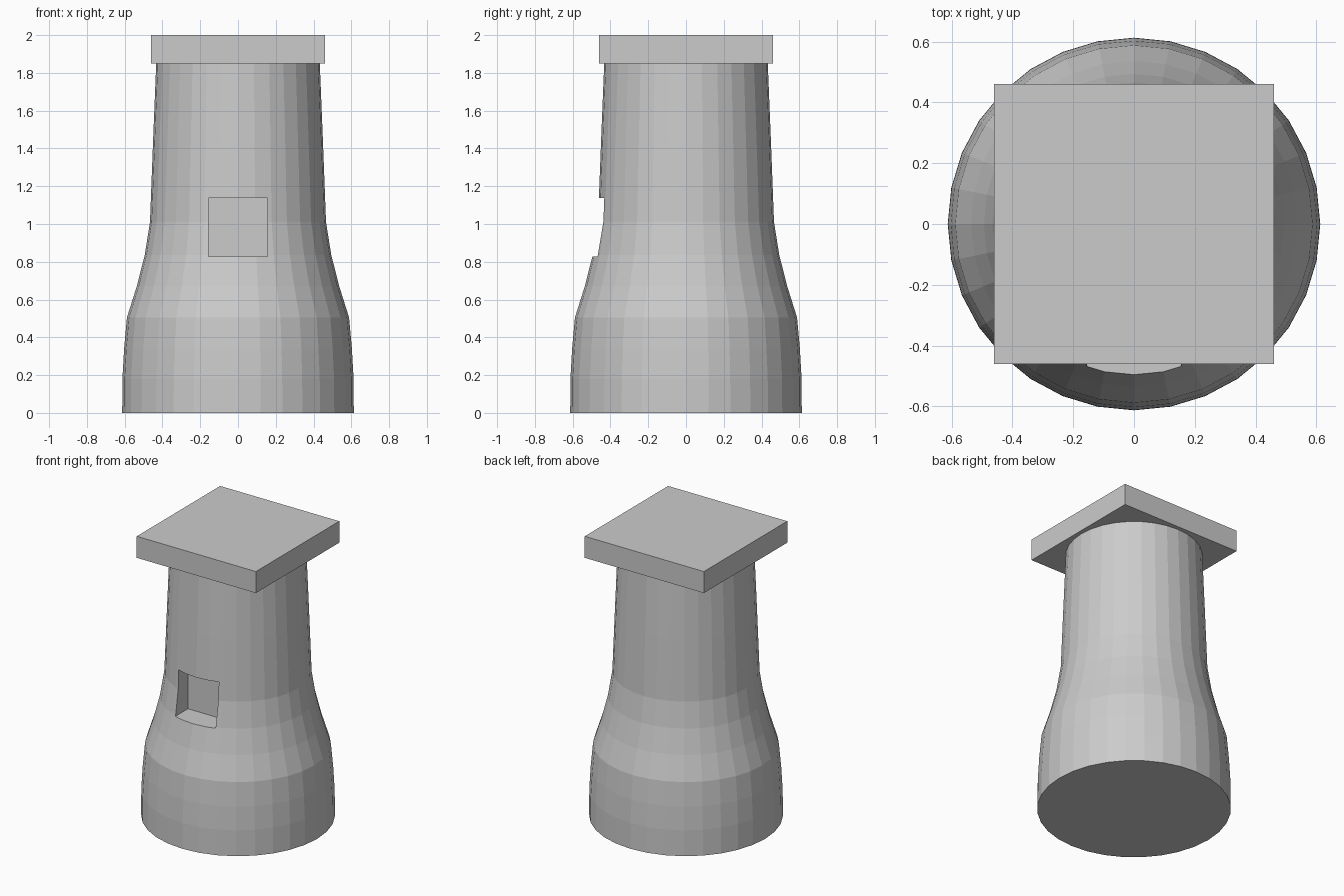
import bpy, bmesh
from math import sin, cos, tau

if "Cube" in bpy.data.objects:
    bpy.data.objects.remove(bpy.data.objects["Cube"])


def make_object(name, bm):
    bmesh.ops.recalc_face_normals(bm, faces=bm.faces)
    mesh = bpy.data.meshes.new(name)
    bm.to_mesh(mesh)
    bm.free()
    obj = bpy.data.objects.new(name, mesh)
    bpy.context.collection.objects.link(obj)
    return obj


def box(name, lo, hi):
    bm = bmesh.new()
    bmesh.ops.create_cube(bm, size=1)
    for v in bm.verts:
        v.co = [(a + b) / 2 + c * (b - a) for a, b, c in zip(lo, hi, v.co)]
    return make_object(name, bm)


def lathe(name, profile, sides):
    bm = bmesh.new()
    rings = [[bm.verts.new((r * cos(tau * i / sides), r * sin(tau * i / sides), z))
              for i in range(sides)] for r, z in profile]
    for low, high in zip(rings, rings[1:]):
        for i in range(sides):
            j = (i + 1) % sides
            bm.faces.new((low[i], low[j], high[j], high[i]))
    bm.faces.new(rings[0])
    bm.faces.new(rings[-1])
    return make_object(name, bm)


# Flared round column (radius, height)
column = lathe("column", [(0.613, 0), (0.612, 0.18), (0.603, 0.34), (0.588, 0.505),
                          (0.536, 0.67), (0.494, 0.835), (0.466, 1.01),
                          (0.45, 1.43), (0.433, 1.85)], 32)

# Square recess in the front
cutter = box("recess_cutter", (-0.155, -0.8, 0.828), (0.155, -0.33, 1.138))
cutter.hide_render = True
cutter.hide_set(True)
cut = column.modifiers.new("recess", 'BOOLEAN')
cut.operation = 'DIFFERENCE'
cut.solver = 'EXACT'
cut.object = cutter

# Square slab on top
box("cap_slab", (-0.46, -0.46, 1.85), (0.46, 0.46, 2.0))
